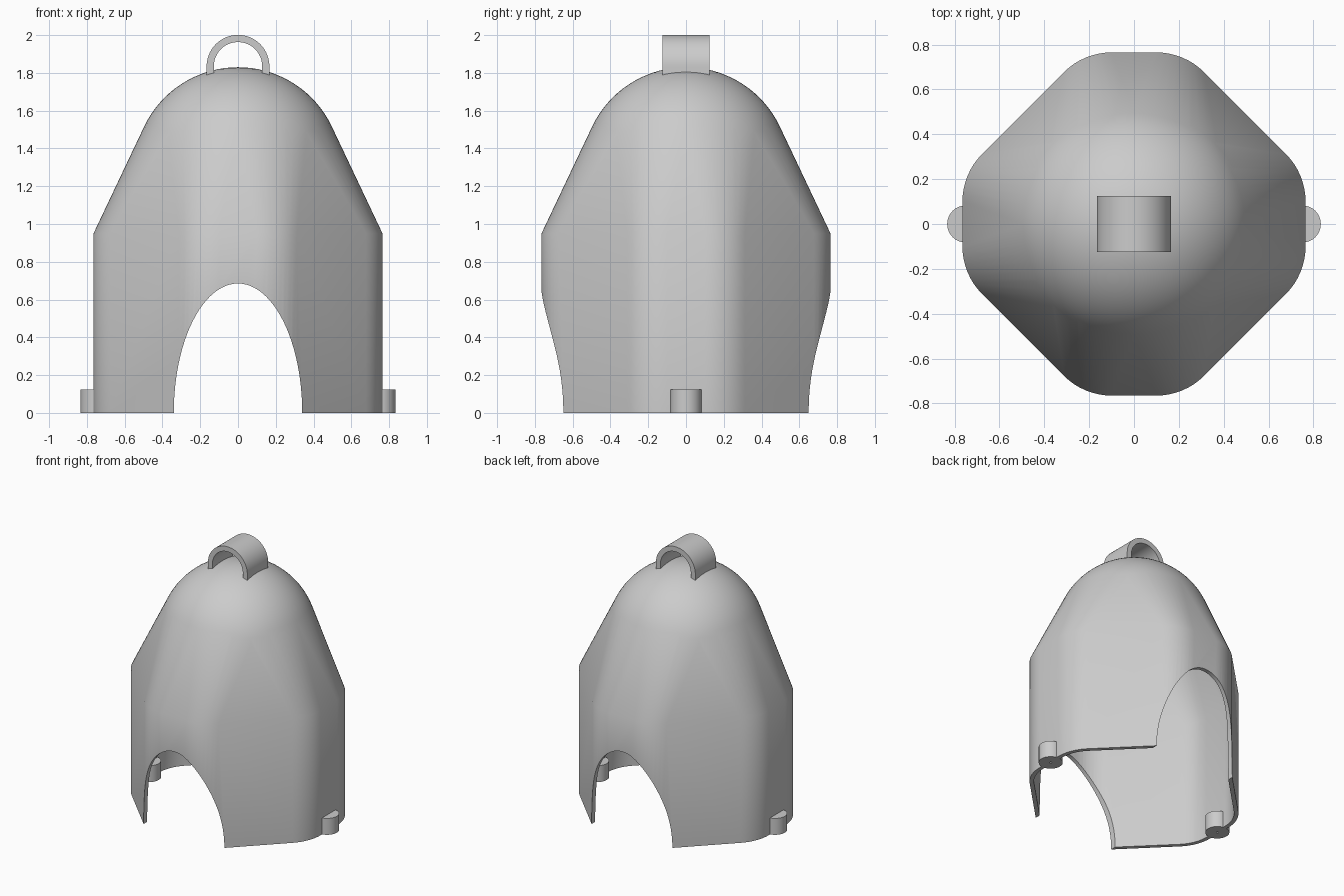
import bpy, bmesh, math
from mathutils import Vector

cube = bpy.data.objects.get("Cube")
if cube:
    bpy.data.objects.remove(cube, do_unlink=True)

grey = bpy.data.materials.new("plain_grey")
grey.use_nodes = True
GREY = (0.6, 0.6, 0.6, 1)
grey.diffuse_color = GREY
grey.node_tree.nodes["Principled BSDF"].inputs["Base Color"].default_value = GREY

WALL = 0.03
DOME_Z, DOME_R = 1.28, 0.55


def make_object(name, bm, material=True):
    bmesh.ops.recalc_face_normals(bm, faces=bm.faces)
    mesh = bpy.data.meshes.new(name)
    bm.to_mesh(mesh)
    bm.free()
    obj = bpy.data.objects.new(name, mesh)
    bpy.context.collection.objects.link(obj)
    mesh.materials.append(grey)
    return obj


def prism(name, outline, vector):
    """Extrude a closed outline of 3D points along a vector."""
    bm = bmesh.new()
    face = bm.faces.new([bm.verts.new(p) for p in outline])
    ext = bmesh.ops.extrude_face_region(bm, geom=[face], use_keep_orig=True)
    moved = [g for g in ext["geom"] if isinstance(g, bmesh.types.BMVert)]
    bmesh.ops.translate(bm, verts=moved, vec=vector)
    return make_object(name, bm)


def cylinder(name, radius, x, z0, z1, sides=48):
    ring = [(x + radius * math.cos(a), radius * math.sin(a), z0)
            for a in (math.tau * i / sides for i in range(sides))]
    return prism(name, ring, (0, 0, z1 - z0))


def bell(name, inset, bottom):
    """Convex hull of a rounded eight-sided skirt and a sphere."""
    bm = bmesh.new()
    bmesh.ops.create_uvsphere(bm, u_segments=72, v_segments=48, radius=DOME_R - inset)
    bmesh.ops.translate(bm, verts=bm.verts, vec=(0, 0, DOME_Z))
    bmesh.ops.delete(bm, geom=bm.faces[:], context='FACES_ONLY')
    bmesh.ops.delete(bm, geom=bm.edges[:], context='EDGES_FACES')
    if not bm.verts:
        raise RuntimeError("dome points missing")
    radius = 0.3 - inset
    for quarter in range(4):
        for side in (-1, 1):
            for step in range(9):
                a = side * math.radians(45) * step / 8
                x = 0.465 + radius * math.cos(a)
                y = side * 0.1 + radius * math.sin(a)
                t = quarter * math.pi / 2
                px = x * math.cos(t) - y * math.sin(t)
                py = x * math.sin(t) + y * math.cos(t)
                for z in (bottom, 0.95):
                    bm.verts.new((px, py, z))
    bmesh.ops.convex_hull(bm, input=bm.verts[:])
    loose = [v for v in bm.verts if not v.link_faces]
    bmesh.ops.delete(bm, geom=loose, context='VERTS')
    bmesh.ops.dissolve_limit(bm, angle_limit=0.002, verts=bm.verts[:], edges=bm.edges[:])
    return make_object(name, bm)


def cut(obj, *cutters):
    for cutter in cutters:
        mod = obj.modifiers.new("cut", 'BOOLEAN')
        mod.operation = 'DIFFERENCE'
        mod.solver = 'EXACT'
        mod.object = cutter
        cutter.hide_render = True
        cutter.hide_set(True)
    bpy.ops.object.select_all(action='DESELECT')
    bpy.context.view_layer.objects.active = obj
    obj.select_set(True)
    for mod in list(obj.modifiers):
        bpy.ops.object.modifier_apply(modifier=mod.name)


def smooth(obj):
    bpy.ops.object.select_all(action='DESELECT')
    bpy.context.view_layer.objects.active = obj
    obj.select_set(True)
    bpy.ops.object.shade_smooth_by_angle(angle=math.radians(30))


# Hollow bell-shaped shell with an arched opening through front and back
shell = bell("shell", 0, 0)
hollow = bell("hollow_cutter", WALL, -0.2)
arch = [(0.34 * math.cos(math.pi * i / 48), -1, 0.685 * math.sin(math.pi * i / 48))
        for i in range(49)]
arch += [(-0.34, -1, -0.1), (0.34, -1, -0.1)]
opening = prism("opening_cutter", arch, (0, 2, 0))

# Round pegs at the foot of each side, with a pin hole underneath
pegs, holes = [], []
for side, label in ((1, "left"), (-1, "right")):
    pegs.append(cylinder(label + "_peg", 0.083, side * 0.75, 0, 0.125))
    holes.append(cylinder(label + "_hole_cutter", 0.008, side * 0.75, -0.1, 0.1, 12))
    cut(pegs[-1], holes[-1])
cut(shell, hollow, opening, *holes)

# Hanging loop on top: half ring with short straight legs
LOOP_Z, FOOT_Z = 1.835, 1.785


def arc(radius, steps=40):
    pts = [(radius * math.cos(math.pi * i / steps), -0.125,
            LOOP_Z + radius * math.sin(math.pi * i / steps)) for i in range(steps + 1)]
    return [(radius, -0.125, FOOT_Z)] + pts + [(-radius, -0.125, FOOT_Z)]


loop = prism("hanging_loop", arc(0.166) + arc(0.128)[::-1], (0, 0.25, 0))

for part in [shell, loop] + pegs:
    smooth(part)

# Remove the cutters once applied
for helper in [hollow, opening] + holes:
    bpy.data.objects.remove(helper, do_unlink=True)
